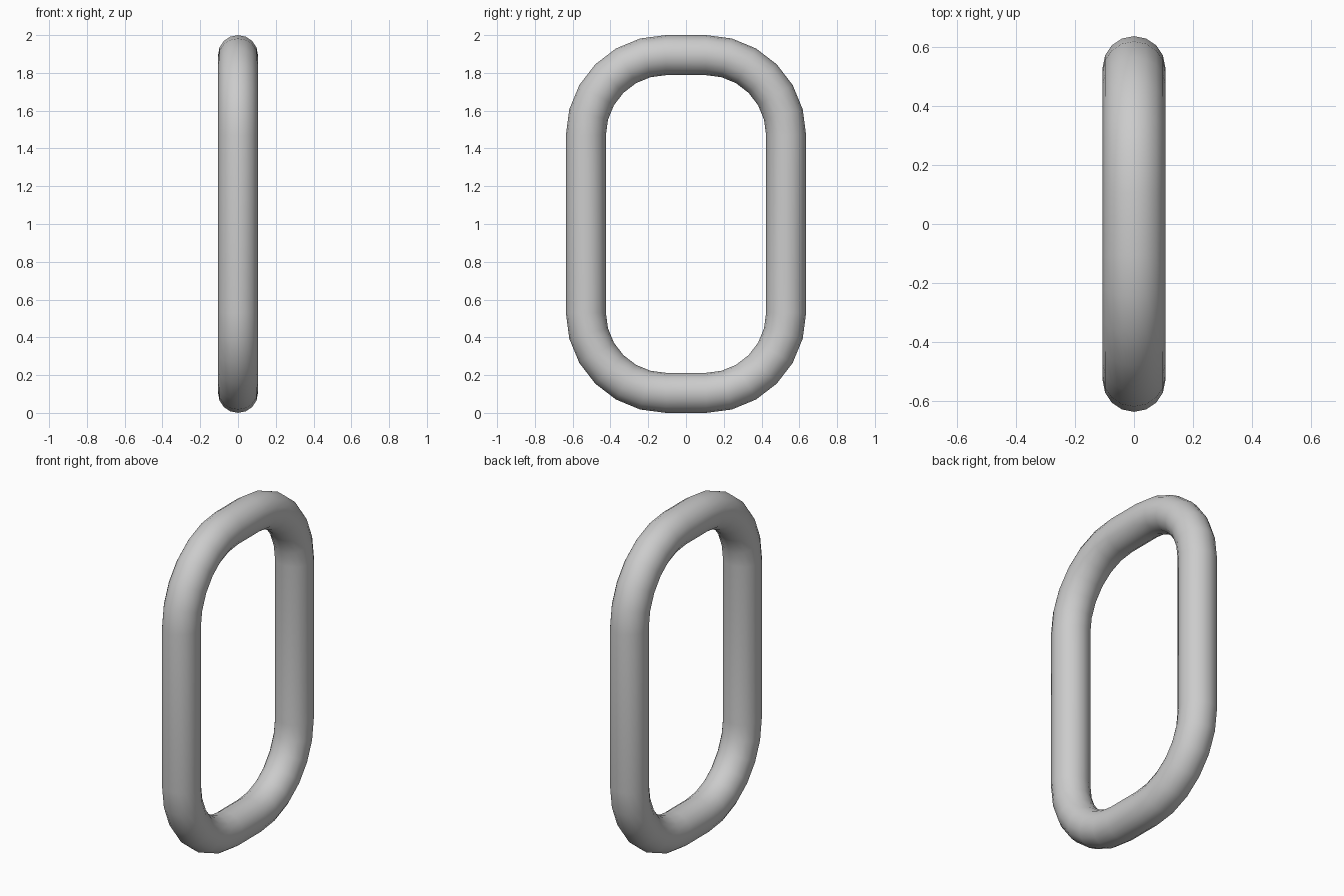
import bpy, bmesh
from math import sin, cos, pi

if "Cube" in bpy.data.objects:
    bpy.data.objects.remove(bpy.data.objects["Cube"])

TUBE_R = 0.106             # tube radius
BEND_R = 0.424             # centreline bend radius
HALF_Y, HALF_Z = 0.106, 0.47   # bend centres from the middle
STEPS, SIDES = 6, 16

# Centreline stations: bend centre plus angle in the yz plane
stations = []
for q, (sy, sz) in enumerate([(1, 1), (-1, 1), (-1, -1), (1, -1)]):
    for i in range(STEPS + 1):
        stations.append((sy * HALF_Y, 1 + sz * HALF_Z, (q + i / STEPS) * pi / 2))

# Sweep a round section along the closed loop
bm = bmesh.new()
rings = []
for cy, cz, a in stations:
    ring = []
    for k in range(SIDES):
        t = 2 * pi * k / SIDES
        r = BEND_R + TUBE_R * cos(t)
        ring.append(bm.verts.new((TUBE_R * sin(t), cy + r * cos(a), cz + r * sin(a))))
    rings.append(ring)
for i, ring in enumerate(rings):
    nxt = rings[(i + 1) % len(rings)]
    for k in range(SIDES):
        j = (k + 1) % SIDES
        bm.faces.new((ring[k], ring[j], nxt[j], nxt[k]))
bmesh.ops.recalc_face_normals(bm, faces=bm.faces)
for f in bm.faces:
    f.smooth = True

# Chain link
mesh = bpy.data.meshes.new("chain_link")
bm.to_mesh(mesh)
bm.free()
bpy.context.collection.objects.link(bpy.data.objects.new("chain_link", mesh))
